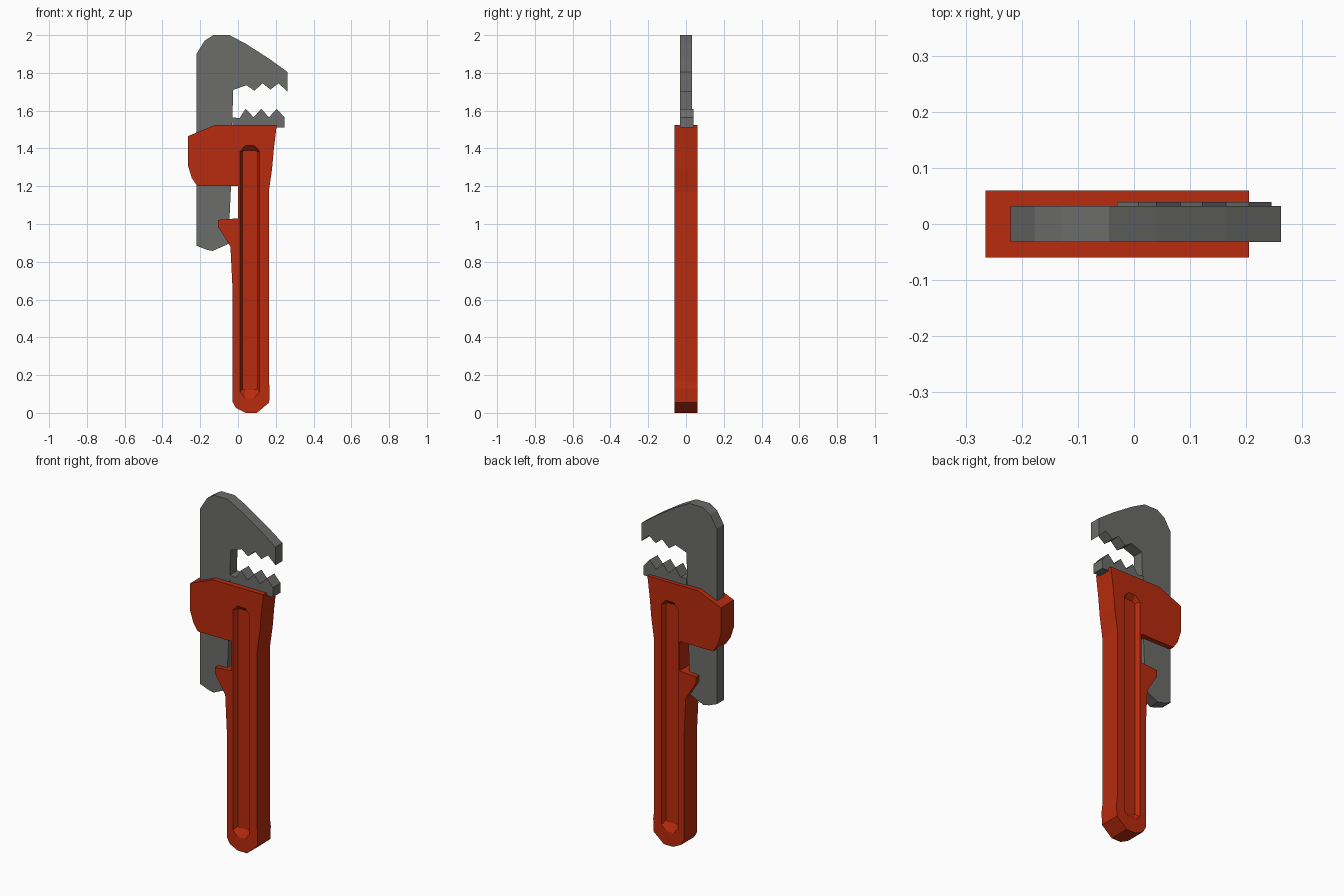
import bpy, bmesh

if "Cube" in bpy.data.objects:
    bpy.data.objects.remove(bpy.data.objects["Cube"])


def loft(name, sections):
    """Solid through (y, [(x, z), ...]) sections with equal point counts."""
    bm = bmesh.new()
    rings = [[bm.verts.new((x, y, z)) for x, z in pts] for y, pts in sections]
    n = len(rings[0])
    for a, b in zip(rings, rings[1:]):
        for i in range(n):
            j = (i + 1) % n
            bm.faces.new((a[i], a[j], b[j], b[i]))
    bm.faces.new(rings[0])
    bm.faces.new(rings[-1])
    bmesh.ops.recalc_face_normals(bm, faces=bm.faces[:])
    mesh = bpy.data.meshes.new(name)
    bm.to_mesh(mesh)
    bm.free()
    obj = bpy.data.objects.new(name, mesh)
    bpy.context.collection.objects.link(obj)
    return obj


def plate(name, pts, y0, y1, colour):
    obj = loft(name, [(y0, pts), (y1, pts)])
    mat = bpy.data.materials.new(name + "_paint")
    mat.diffuse_color = colour
    mat.use_nodes = True
    mat.node_tree.nodes["Principled BSDF"].inputs["Base Color"].default_value = mat.diffuse_color
    obj.data.materials.append(mat)
    return obj


def slot(x0, x1, z0, z1, cx, cz):
    """Long outline with chamfered ends."""
    return [(x0, z0 + cz), (x0 + cx, z0), (x1 - cx, z0), (x1, z0 + cz),
            (x1, z1 - cz), (x1 - cx, z1), (x0 + cx, z1), (x0, z1 - cz)]


RED = (0.48, 0.024, 0.004, 1)
GREY = (0.15, 0.15, 0.145, 1)

# Handle with collar and spur
handle = plate("handle", [
    (-0.03, 0.06), (-0.01, 0.025), (0.04, 0), (0.10, 0), (0.165, 0.055),
    (0.168, 0.13), (0.163, 0.17), (0.163, 1.17), (0.18, 1.29), (0.19, 1.40),
    (0.205, 1.525), (-0.12, 1.525), (-0.265, 1.465), (-0.265, 1.31),
    (-0.245, 1.245), (-0.215, 1.20), (0, 1.20), (0, 1.03), (-0.105, 1.022),
    (-0.105, 0.985), (-0.04, 0.88), (-0.03, 0.68)], -0.06, 0.06, RED)

# Tapered groove in both handle faces
outer = slot(0.01, 0.115, 0.08, 1.415, 0.028, 0.03)
inner = slot(0.023, 0.102, 0.122, 1.39, 0.015, 0.006)
for side in (-1, 1):
    cutter = loft("groove_cutter", [(side * 0.09, outer), (side * 0.06, outer),
                                    (side * 0.035, inner)])
    cutter.hide_render = True
    mod = handle.modifiers.new("groove", 'BOOLEAN')
    mod.operation = 'DIFFERENCE'
    mod.solver = 'EXACT'
    mod.object = cutter
    bpy.context.view_layer.objects.active = handle
    bpy.ops.object.modifier_apply(modifier=mod.name)
    bpy.data.objects.remove(cutter)

# Sliding hook jaw with its shank
plate("hook_jaw", [
    (-0.22, 0.885), (-0.22, 1.90), (-0.177, 1.97), (-0.13, 2.0), (-0.045, 2.0),
    (0.04, 1.955), (0.165, 1.875), (0.262, 1.805), (0.262, 1.70),
    (0.215, 1.745), (0.172, 1.712), (0.13, 1.745), (0.087, 1.705),
    (0.045, 1.735), (-0.025, 1.71), (-0.03, 1.56), (-0.037, 1.20),
    (-0.045, 1.03), (-0.05, 0.895), (-0.135, 0.857), (-0.17, 0.865)],
    -0.032, 0.032, GREY)

# Fixed lower jaw with evenly spaced teeth
teeth = []
for i in range(3):
    teeth += [(0.04 + i * 0.0825, 1.61), (0.083 + i * 0.081, 1.565)]
plate("heel_jaw", [(-0.03, 1.51), (-0.03, 1.565), (0.008, 1.56)] + teeth
      + [(0.245, 1.51)], -0.031, 0.039, GREY)
